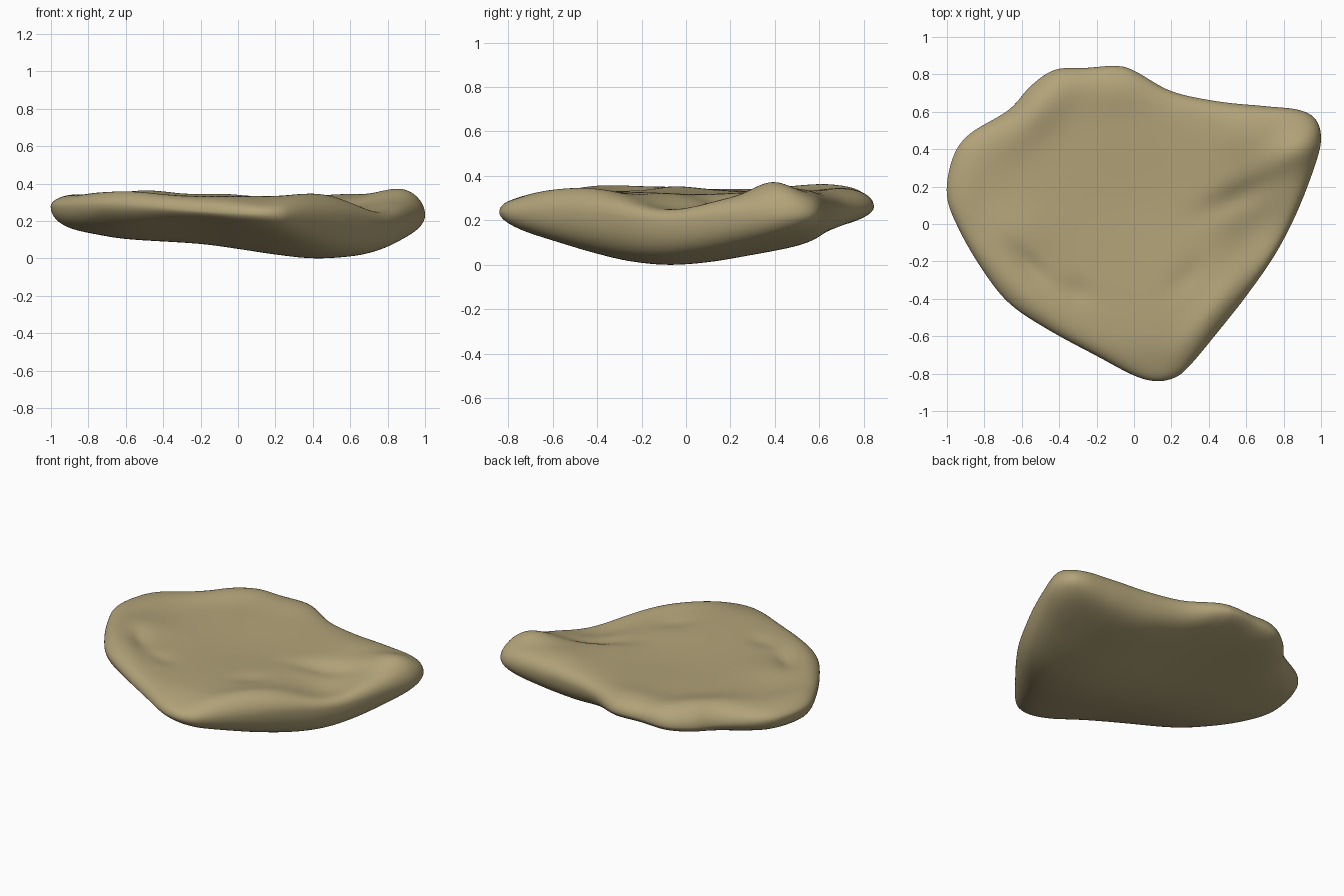
import bpy, bmesh, math
from mathutils import Vector

if "Cube" in bpy.data.objects:
    bpy.data.objects.remove(bpy.data.objects["Cube"])

# Plan outline of the slab, counter to the clock from the left edge
OUTLINE = [(-1, .15), (-.93, -.04), (-.8, -.26), (-.66, -.43), (-.45, -.57), (-.2, -.705),
           (0, -.81), (.12, -.84), (.22, -.82), (.3, -.755), (.45, -.575), (.6, -.385),
           (.75, -.17), (.87, .06), (.97, .32), (1, .46), (.97, .56), (.88, .61), (.7, .63),
           (.45, .655), (.2, .71), (0, .82), (-.1, .845), (-.25, .835), (-.42, .825),
           (-.55, .74), (-.67, .61), (-.88, .48), (-.97, .35)]
# Bumps and hollows of the top: x, y, half length, half width, angle, height
BUMPS = [(.89, .40, .18, .10, 25, .05),
         (.69, -.04, .25, .20, 62, -.08),
         (.55, .14, .20, .07, 25, -.025),
         (.15, -.82, .28, .14, 0, -.03),
         (-.62, -.36, .34, .10, -42, .03),
         (-.56, -.22, .14, .05, -45, -.018),
         (-.66, -.06, .20, .16, 0, .02),
         (-.90, .20, .25, .10, 80, .012),
         (-.52, .62, .28, .12, 45, .038),
         (-.12, .72, .20, .12, 0, .015),
         (.42, -.47, .25, .08, 52, .02),
         (.28, -.29, .12, .07, 45, -.012),
         (.60, .48, .18, .12, 0, .012),
         (-.30, -.36, .10, .06, -20, -.012),
         (.08, .12, .40, .35, 0, -.018)]
# Underside silhouettes seen from the front and from the side
KEEL_X = [(-1, .14), (-.8, .125), (-.6, .1), (-.2, .075), (0, .05), (.2, .02), (.4, 0),
          (.6, .008), (.8, .03), (1, .055)]
KEEL_Y = [(-.84, .14), (-.6, .09), (-.4, .045), (-.25, .015), (-.08, 0), (.1, .012), (.3, .045),
          (.6, .1), (.84, .14)]


def catmull(a, b, c, d, t):
    return .5 * (2 * b + (c - a) * t + (2 * a - 5 * b + 4 * c - d) * t * t
                 + (3 * b - a - 3 * c + d) * t ** 3)


def curve_at(pts, v):
    v = min(max(v, pts[0][0]), pts[-1][0])
    for i in range(len(pts) - 1):
        if v <= pts[i + 1][0]:
            break
    m = []
    for j in (i, i + 1):  # smooth tangents
        a, b = pts[max(j - 1, 0)], pts[min(j + 1, len(pts) - 1)]
        m.append((b[1] - a[1]) / (b[0] - a[0]))
    (x0, y0), (x1, y1) = pts[i], pts[i + 1]
    h = x1 - x0
    t = (v - x0) / h
    return ((2 * t**3 - 3 * t * t + 1) * y0 + (t**3 - 2 * t * t + t) * h * m[0]
            + (3 * t * t - 2 * t**3) * y1 + (t**3 - t * t) * h * m[1])


def bump(b, x, y):
    cx, cy, sx, sy, ang, h = b
    a = math.radians(ang)
    u = (x - cx) * math.cos(a) + (y - cy) * math.sin(a)
    v = -(x - cx) * math.sin(a) + (y - cy) * math.cos(a)
    return h * math.exp(-(u / sx) ** 2 - (v / sy) ** 2)


def top(x, y):
    return .334 + sum(bump(b, x, y) for b in BUMPS)


def bottom(x, y):
    # The left half leans: raised at the front, lowered at the back
    return curve_at(KEEL_X, x) + curve_at(KEEL_Y, y) + .12 * min(x, 0) * y


def edge(x, y):
    z = .25 - .025 * x + .012 * y + .6 * bump(BUMPS[1], x, y)
    z += bump((-.6, -.47, .4, .2, -40, .025), x, y) + bump((-.6, .68, .35, .2, 42, -.03), x, y)
    return min(max(z, bottom(x, y) + .04), top(x, y) - .04)


# Smooth the outline
rim, n = [], len(OUTLINE)
P = [Vector(p) for p in OUTLINE]
for i in range(n):
    for k in range(6):
        rim.append(catmull(P[i - 1], P[i], P[(i + 1) % n], P[(i + 2) % n], k / 6))
N = len(rim)

# Rings run from the top centre over the rim to the bottom centre
STEPS = 50
bm = bmesh.new()


def ring(s, upper):
    out = []
    for p in rim:
        # The right wall is blunter than the left
        power = 14 if upper else 10 + 4 * max(0, p.x)
        e = max(0, 1 - s ** power) ** .5
        x, y = p * s
        m = edge(*p)
        z = m + ((top(x, y) if upper else bottom(x, y)) - m) * e
        out.append(bm.verts.new((x, y, z)))
    return out


S = [math.sin(math.pi / 2 * i / STEPS) for i in range(1, STEPS + 1)]
rings = [ring(s, True) for s in S] + [ring(s, False) for s in reversed(S[:-1])]
for a, b in zip(rings, rings[1:]):
    for i in range(N):
        j = (i + 1) % N
        bm.faces.new((a[i], b[i], b[j], a[j]))
for r, z in ((rings[0], top(0, 0)), (rings[-1], bottom(0, 0))):
    c = bm.verts.new((0, 0, z))
    for i in range(N):
        bm.faces.new((c, r[i], r[(i + 1) % N]))
bmesh.ops.recalc_face_normals(bm, faces=bm.faces)

# Rest the slab on the ground
low = min(v.co.z for v in bm.verts)
for v in bm.verts:
    v.co.z -= low
for f in bm.faces:
    f.smooth = True

mesh = bpy.data.meshes.new("rock_slab")
bm.to_mesh(mesh)
bm.free()
mat = bpy.data.materials.new("sandy_tan")
mat.diffuse_color = (.445, .366, .19, 1)
mat.use_nodes = True
mat.node_tree.nodes["Principled BSDF"].inputs["Base Color"].default_value = mat.diffuse_color
mesh.materials.append(mat)
rock = bpy.data.objects.new("rock_slab", mesh)
bpy.context.collection.objects.link(rock)
